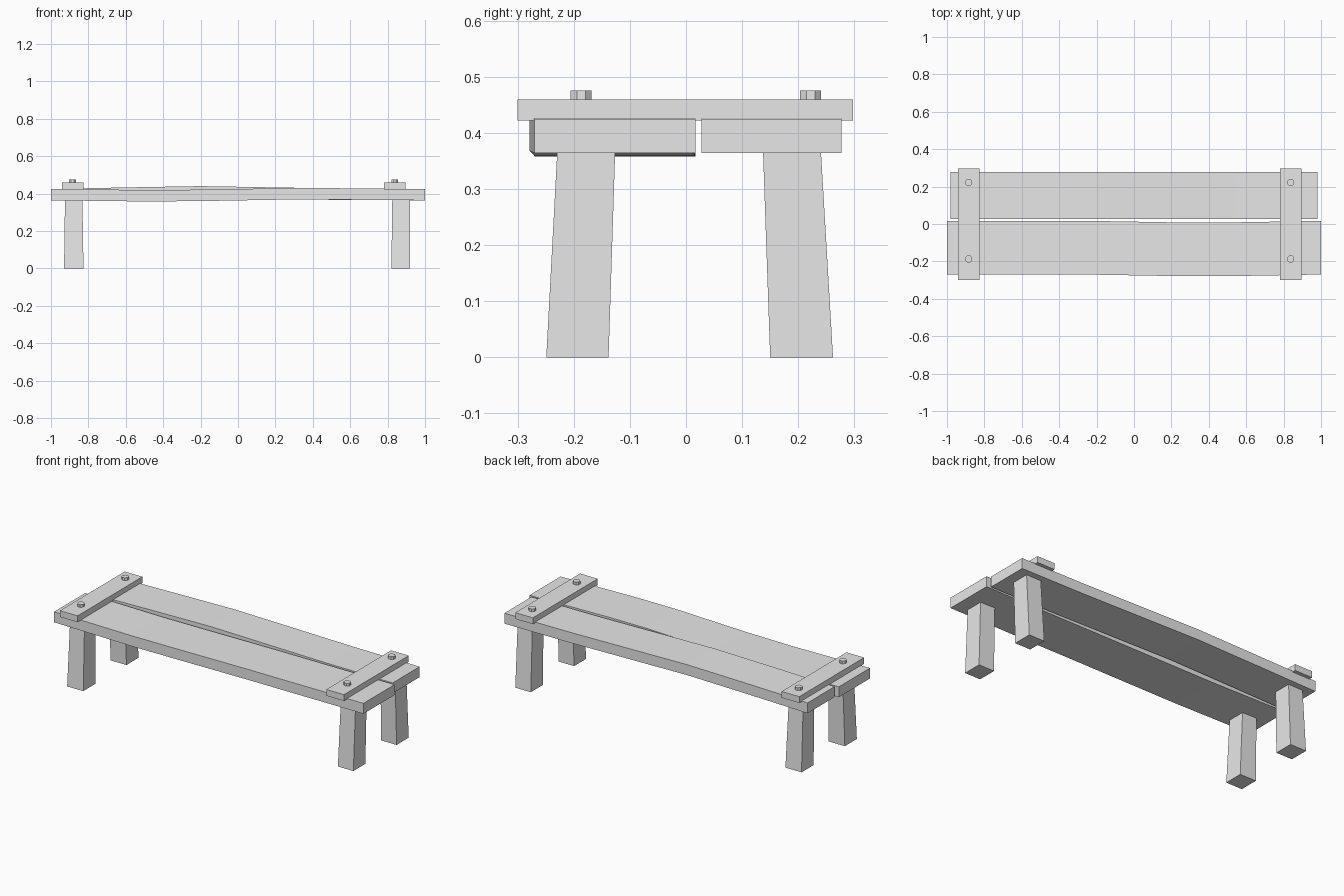
import bpy, bmesh
from math import pi

cube = bpy.data.objects.get("Cube")
if cube:
    bpy.data.objects.remove(cube, do_unlink=True)

grey = bpy.data.materials.new("plain_grey")
grey.use_nodes = True
grey.diffuse_color = (0.8, 0.8, 0.8, 1)
grey.node_tree.nodes["Principled BSDF"].inputs["Base Color"].default_value = (0.8, 0.8, 0.8, 1)


def finish(name, bm):
    bmesh.ops.recalc_face_normals(bm, faces=bm.faces)
    mesh = bpy.data.meshes.new(name)
    bm.to_mesh(mesh)
    bm.free()
    mesh.materials.append(grey)
    obj = bpy.data.objects.new(name, mesh)
    bpy.context.collection.objects.link(obj)
    return obj


def loft(name, sections):
    """Skin a row of four-cornered sections and cap both ends."""
    bm = bmesh.new()
    rings = [[bm.verts.new(p) for p in s] for s in sections]
    for a, b in zip(rings, rings[1:]):
        for i in range(4):
            j = (i + 1) % 4
            bm.faces.new((a[i], a[j], b[j], b[i]))
    bm.faces.new(rings[0])
    bm.faces.new(rings[-1])
    return finish(name, bm)


def plank(name, y0, y1, z0, z1, stations):
    """Warped board: each station is x, sideways shift, lift."""
    loft(name, [[(x, y0 + dy, z0 + dz), (x, y1 + dy, z0 + dz),
                 (x, y1 + dy, z1 + dz), (x, y0 + dy, z1 + dz)]
                for x, dy, dz in stations])


def leg(name, bottom, top):
    """Tapered post between two rectangles given as x0, x1, y0, y1."""
    loft(name, [[(x0, y0, z), (x1, y0, z), (x1, y1, z), (x0, y1, z)]
                for (x0, x1, y0, y1), z in ((bottom, 0), (top, 0.375))])


# Seat boards, slightly warped
plank("front_seat_board", -0.27, 0.017, 0.364, 0.425,
      [(-1, 0, 0), (-0.5, 0, -0.006), (-0.2, -0.001, -0.004),
       (0.25, -0.009, 0.004), (0.5, -0.009, 0.004), (1, 0, 0)])
plank("back_seat_board", 0.028, 0.277, 0.364, 0.425,
      [(-0.98, 0, 0), (-0.6, 0, 0.008), (-0.2, 0, 0.015),
       (0.2, 0, 0.008), (0.55, 0, 0.002), (0.98, 0, 0)])

# Splayed legs
for side, low, high in (("right", (-0.93, -0.826), (-0.925, -0.832)),
                        ("left", (0.82, 0.92), (0.825, 0.92))):
    leg(f"front_{side}_leg", (*low, -0.249, -0.138), (*high, -0.229, -0.126))
    leg(f"back_{side}_leg", (*low, 0.15, 0.262), (*high, 0.137, 0.24))

# Cross battens with bolt heads
for side, x in (("right", -0.884), ("left", 0.838)):
    plank(f"{side}_batten", -0.3, 0.298, 0.422, 0.459,
          [(x - 0.057, 0, 0), (x + 0.057, 0, 0)])
    for place, y in (("front", -0.187), ("back", 0.222)):
        bpy.ops.mesh.primitive_cylinder_add(vertices=8, radius=0.02, depth=0.025,
                                            location=(x, y, 0.463), rotation=(0, 0, pi / 8))
        bolt = bpy.context.object
        bolt.name = f"{place}_{side}_bolt"
        bolt.data.materials.append(grey)
